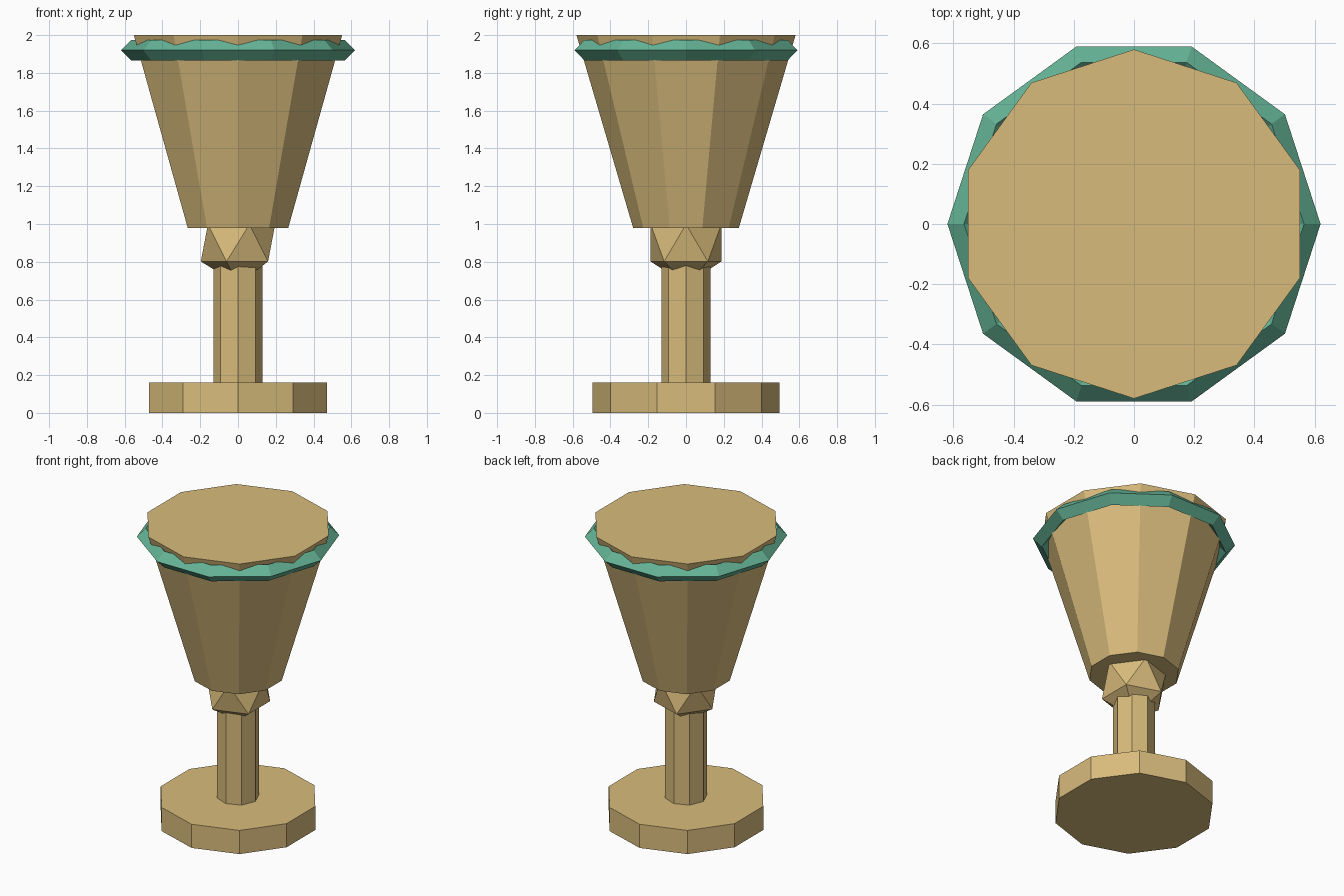
import bpy
from math import cos, sin, tau

cube = bpy.data.objects.get("Cube")
if cube:
    bpy.data.objects.remove(cube, do_unlink=True)


def make_material(name, rgb):
    mat = bpy.data.materials.new(name)
    mat.use_nodes = True
    mat.diffuse_color = (*rgb, 1)
    mat.node_tree.nodes["Principled BSDF"].inputs["Base Color"].default_value = (*rgb, 1)
    return mat


def finish(name, mat):
    obj = bpy.context.object
    obj.name = obj.data.name = name
    obj.data.materials.append(mat)
    return obj


def tapered_prism(name, sides, r_bottom, r_top, z_bottom, z_top, mat):
    bpy.ops.mesh.primitive_cone_add(
        vertices=sides, radius1=r_bottom, radius2=r_top,
        depth=z_top - z_bottom, location=(0, 0, (z_bottom + z_top) / 2))
    return finish(name, mat)


gold = make_material("pale gold", (0.69, 0.5, 0.2))
green = make_material("jade green", (0.13, 0.46, 0.31))

# Foot, stem and cup
tapered_prism("foot", 10, 0.495, 0.495, 0, 0.16, gold)
tapered_prism("stem", 8, 0.13, 0.13, 0.15, 0.9, gold)
tapered_prism("cup", 10, 0.28, 0.58, 0.98, 2, gold)

# Faceted knob between stem and cup
bpy.ops.mesh.primitive_ico_sphere_add(subdivisions=1, radius=0.22, location=(0, 0, 0.9))
finish("knob", gold)

# Rim band with a diamond cross-section
bpy.ops.mesh.primitive_torus_add(
    major_segments=10, minor_segments=4,
    major_radius=0.565, minor_radius=0.055, location=(0, 0, 1.92))
band = finish("rim_band", green)
for poly in band.data.polygons:
    poly.use_smooth = False
